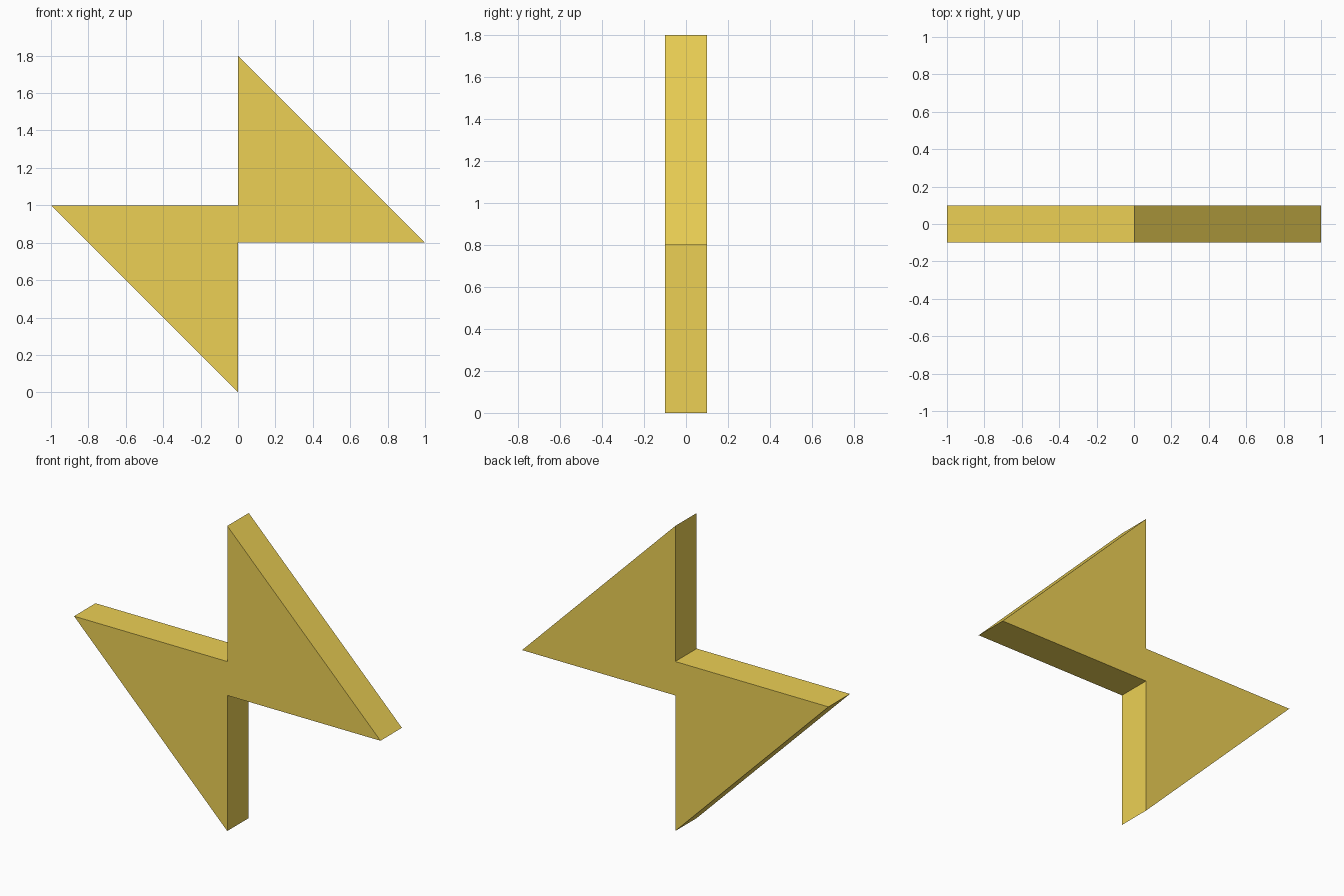
import bpy, bmesh
from mathutils import Vector

if "Cube" in bpy.data.objects:
    bpy.data.objects.remove(bpy.data.objects["Cube"])

HALF_DEPTH = 0.1
# Bolt outline in the front plane (x, z): two right triangles joined at a short neck
profile = [(0, 0), (0, 0.8), (1, 0.8), (0, 1.8), (0, 1.0), (-1, 1.0)]

# Extrude the outline through the thickness
bm = bmesh.new()
face = bm.faces.new([bm.verts.new((x, -HALF_DEPTH, z)) for x, z in profile])
result = bmesh.ops.extrude_face_region(bm, geom=[face], use_keep_orig=True)
moved = [g for g in result["geom"] if isinstance(g, bmesh.types.BMVert)]
bmesh.ops.translate(bm, verts=moved, vec=Vector((0, 2 * HALF_DEPTH, 0)))
bmesh.ops.recalc_face_normals(bm, faces=bm.faces[:])

mesh = bpy.data.meshes.new("lightning_bolt")
bm.to_mesh(mesh)
bm.free()
bolt = bpy.data.objects.new("lightning_bolt", mesh)
bpy.context.collection.objects.link(bolt)

# Yellow colour
yellow = bpy.data.materials.new("yellow")
yellow.diffuse_color = (0.84, 0.63, 0.09, 1)
yellow.use_nodes = True
yellow.node_tree.nodes["Principled BSDF"].inputs["Base Color"].default_value = yellow.diffuse_color
mesh.materials.append(yellow)
